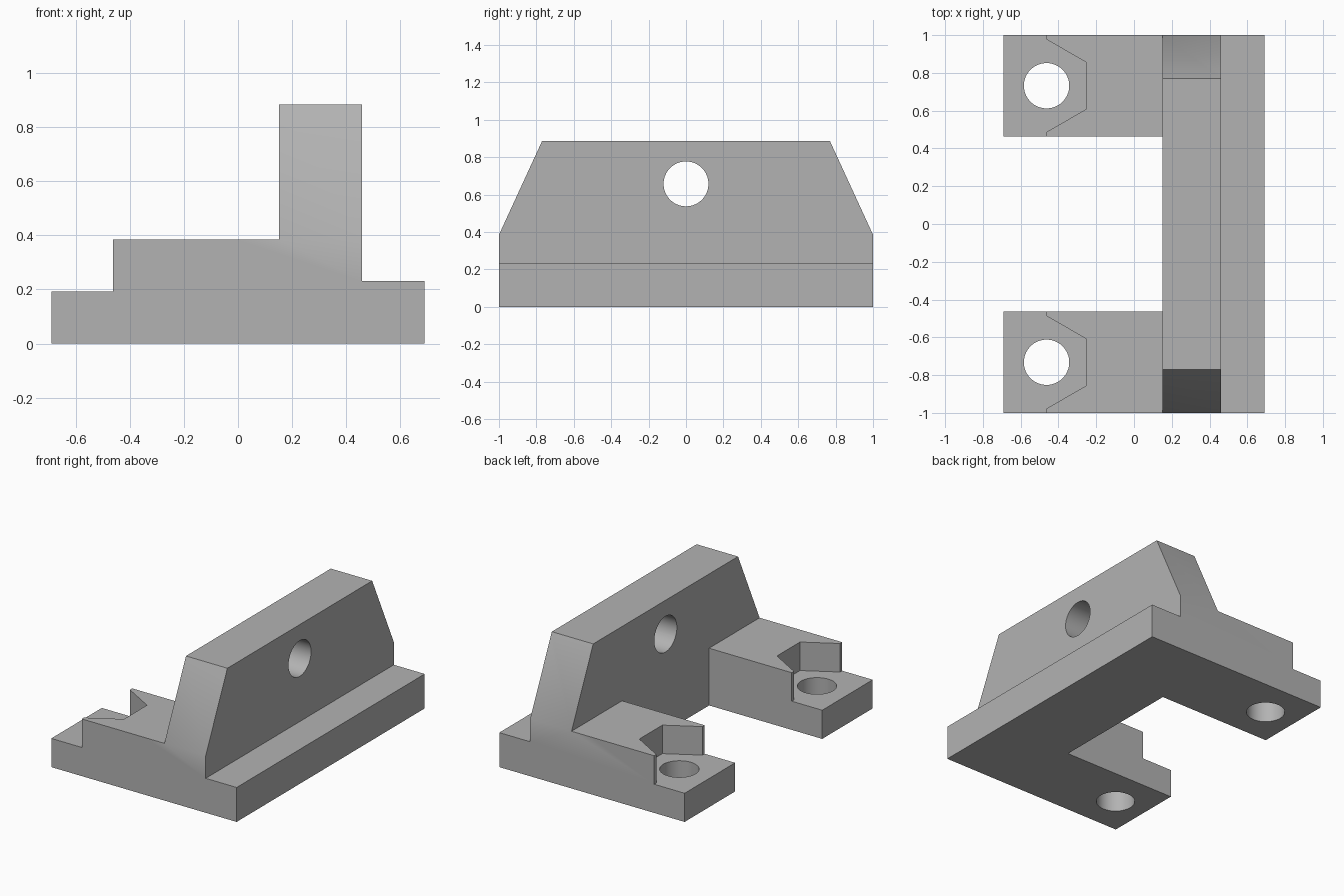
import bpy, bmesh, math
from mathutils import Vector

cube = bpy.data.objects.get("Cube")
if cube:
    bpy.data.objects.remove(cube, do_unlink=True)

# Main sizes
HALF_X, HALF_Y = 0.69, 1.0
WALL_X0, WALL_X1 = 0.152, 0.46
ARM_TOP, WALL_TOP, LEDGE_TOP, SEAT_TOP = 0.385, 0.885, 0.232, 0.193
ARM_INNER, HOLE_X, HOLE_Y, HOLE_R = 0.463, -0.463, 0.732, 0.12
HEX_R = 0.245

grey = bpy.data.materials.new("light_grey")
grey.use_nodes = True
GREY = (0.45, 0.45, 0.45, 1)
grey.diffuse_color = GREY
grey.node_tree.nodes["Principled BSDF"].inputs["Base Color"].default_value = GREY


def prism(name, points, offset):
    """Extrude a closed 3D outline along an offset."""
    bm = bmesh.new()
    face = bm.faces.new([bm.verts.new(p) for p in points])
    new = bmesh.ops.extrude_face_region(bm, geom=[face])["geom"]
    bmesh.ops.translate(bm, vec=Vector(offset),
                        verts=[v for v in new if isinstance(v, bmesh.types.BMVert)])
    bmesh.ops.recalc_face_normals(bm, faces=bm.faces)
    mesh = bpy.data.meshes.new(name)
    bm.to_mesh(mesh)
    bm.free()
    obj = bpy.data.objects.new(name, mesh)
    bpy.context.collection.objects.link(obj)
    mesh.materials.append(grey)
    return obj


def circle(radius, count=64):
    return [(radius * math.cos(2 * math.pi * i / count),
             radius * math.sin(2 * math.pi * i / count)) for i in range(count)]


# Bracket body: stepped profile extruded along the length
profile = [(-HALF_X, 0), (HALF_X, 0), (HALF_X, LEDGE_TOP), (WALL_X1, LEDGE_TOP),
           (WALL_X1, WALL_TOP), (WALL_X0, WALL_TOP), (WALL_X0, ARM_TOP), (-HALF_X, ARM_TOP)]
bracket = prism("bracket", [(x, -HALF_Y, z) for x, z in profile], (0, 2 * HALF_Y, 0))

# Gap between the two arms
gap = [(-1, -ARM_INNER), (WALL_X0, -ARM_INNER), (WALL_X0, ARM_INNER), (-1, ARM_INNER)]
cutters = [prism("arm_gap_cutter", [(x, y, -0.1) for x, y in gap], (0, 0, 0.7))]

# Hole through the upright wall
cutters.append(prism("wall_hole_cutter",
                     [(0, y, 0.657 + z) for y, z in circle(HOLE_R)], (1, 0, 0)))

for side in (-1, 1):
    # Sloping wall ends
    slope = [(side * 0.77, WALL_TOP), (side * HALF_Y, ARM_TOP),
             (side * 1.2, ARM_TOP), (side * 1.2, 1.0), (side * 0.717, 1.0)]
    cutters.append(prism("wall_slope_cutter", [(0, y, z) for y, z in slope], (1, 0, 0)))

    # Lowered seat with half a hexagonal nut pocket
    cy = side * HOLE_Y
    flat = HEX_R * math.cos(math.pi / 6)
    seat = [(-1, cy - 0.4), (HOLE_X, cy - 0.4), (HOLE_X, cy - HEX_R),
            (HOLE_X + flat, cy - HEX_R / 2), (HOLE_X + flat, cy + HEX_R / 2),
            (HOLE_X, cy + HEX_R), (HOLE_X, cy + 0.4), (-1, cy + 0.4)]
    cutters.append(prism("nut_seat_cutter", [(x, y, SEAT_TOP) for x, y in seat], (0, 0, 0.5)))

    # Bolt hole
    cutters.append(prism("bolt_hole_cutter",
                         [(HOLE_X + x, cy + y, -0.1) for x, y in circle(HOLE_R)], (0, 0, 0.6)))

# Apply the cuts, then remove the cutters
bpy.ops.object.select_all(action="DESELECT")
bpy.context.view_layer.objects.active = bracket
bracket.select_set(True)
for cutter in cutters:
    cutter.hide_render = True
    cut = bracket.modifiers.new("cut", "BOOLEAN")
    cut.operation, cut.solver, cut.object = "DIFFERENCE", "EXACT", cutter
    bpy.ops.object.modifier_apply(modifier=cut.name)
for cutter in cutters:
    bpy.data.objects.remove(cutter, do_unlink=True)

# Round holes, crisp edges
bpy.ops.object.shade_smooth_by_angle(angle=math.radians(30))
